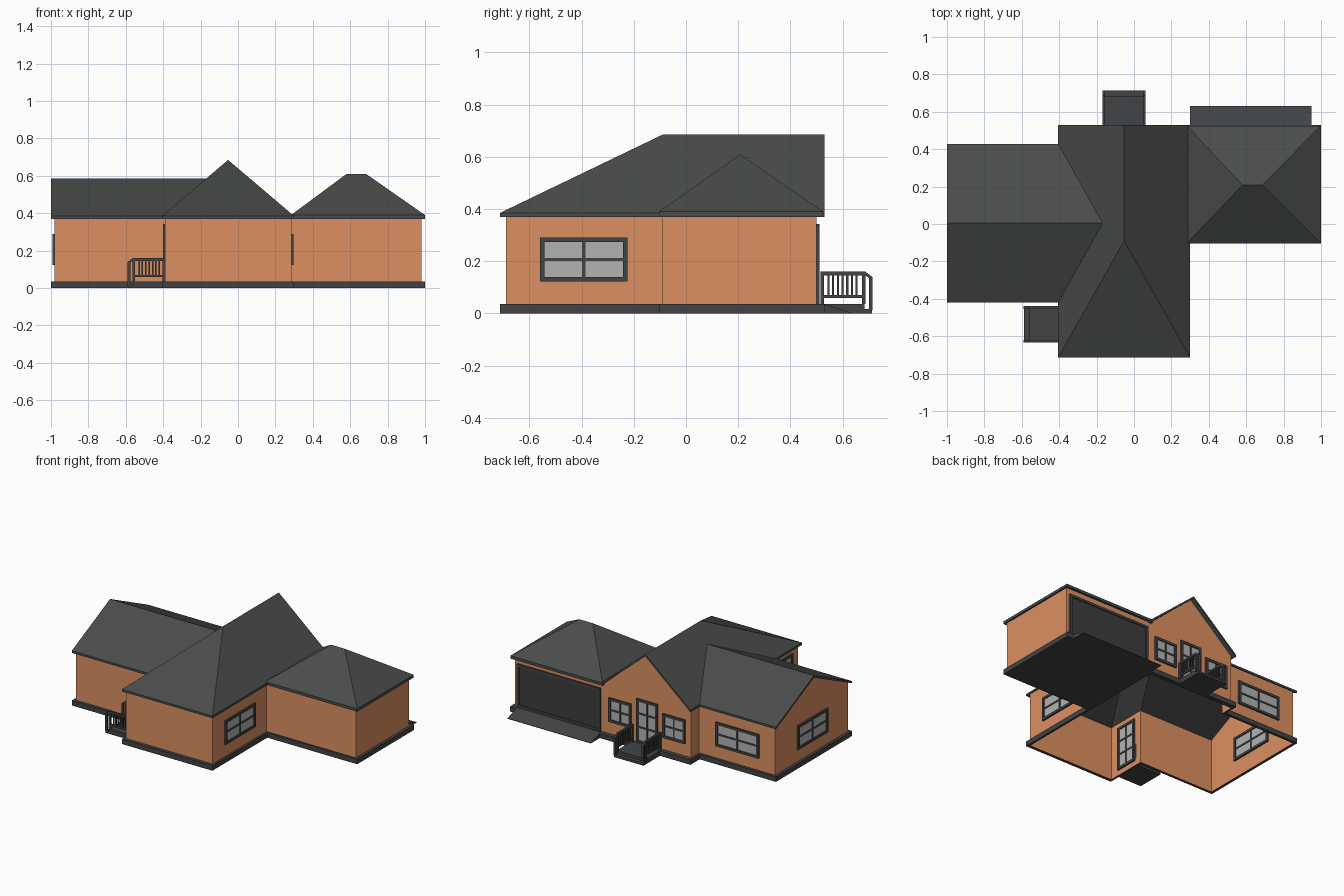
import bpy, bmesh, math
from mathutils import Matrix, Vector

if "Cube" in bpy.data.objects:
    bpy.data.objects.remove(bpy.data.objects["Cube"])


def material(name, r, g, b):
    m = bpy.data.materials.new(name)
    m.diffuse_color = (r, g, b, 1)
    m.use_nodes = True
    m.node_tree.nodes["Principled BSDF"].inputs["Base Color"].default_value = m.diffuse_color
    return m


BRICK = material("orange_wall", 0.72, 0.28, 0.12)
ROOF = material("slate", 0.068, 0.07, 0.07)
TRIM = material("dark_trim", 0.055, 0.057, 0.06)
GLASS = material("glass", 0.45, 0.45, 0.45)
PANEL = material("door_panel", 0.045, 0.045, 0.045)


def finish(name, bm, mat, matrix=None, fix=True):
    if matrix:
        bm.transform(matrix)
    if fix:
        bmesh.ops.recalc_face_normals(bm, faces=bm.faces)
    me = bpy.data.meshes.new(name)
    bm.to_mesh(me)
    bm.free()
    me.materials.append(mat)
    ob = bpy.data.objects.new(name, me)
    bpy.context.collection.objects.link(ob)
    return ob


def box(bm, x0, x1, y0, y1, z0, z1):
    m = Matrix.Translation(((x0 + x1) / 2, (y0 + y1) / 2, (z0 + z1) / 2))
    m = m @ Matrix.Diagonal((x1 - x0, y1 - y0, z1 - z0, 1))
    bmesh.ops.create_cube(bm, size=1, matrix=m)


def prism(bm, profile, v0, v1):
    """Side profile (outward, up) extruded along the wall direction."""
    a = [bm.verts.new((u, v0, z)) for u, z in profile]
    b = [bm.verts.new((u, v1, z)) for u, z in profile]
    bm.faces.new(a)
    bm.faces.new(b[::-1])
    for i in range(len(a)):
        j = (i + 1) % len(a)
        bm.faces.new((a[i], a[j], b[j], b[i]))


def place(x, y, deg):
    """Local frame on a wall: x points outward, y along the wall."""
    return Matrix.Translation((x, y, 0)) @ Matrix.Rotation(math.radians(deg), 4, 'Z')


# Footprints: wall line and the wider base / eave line, in matching order
WALL = [(-.98, -.40), (-.39, -.40), (-.39, -.69), (.285, -.69), (.285, -.09),
        (.98, -.09), (.98, .50), (-.39, .50), (-.39, .41), (-.98, .41)]
EDGE = [(-1, -.42), (-.405, -.42), (-.405, -.713), (.30, -.713), (.30, -.103),
        (1, -.103), (1, .53), (-.405, .53), (-.405, .428), (-1, .428)]
N = len(WALL)

# Walls as a thin shell with two gables
bm = bmesh.new()
lo = [bm.verts.new((x, y, 0)) for x, y in WALL]
hi = [bm.verts.new((x, y, .38)) for x, y in WALL]
for i in range(N):
    j = (i + 1) % N
    bm.faces.new((lo[i], lo[j], hi[j], hi[i]))
for tri in ([(.285, .50, .38), (-.39, .50, .38), (-.053, .50, .672)],
            [(-.98, .41, .38), (-.98, -.40, .38), (-.98, .005, .573)]):
    bm.faces.new([bm.verts.new(p) for p in tri])
finish("walls", bm, BRICK, fix=False)

# Base trim running round the walls
bm = bmesh.new()
rings = [[bm.verts.new((x, y, z)) for x, y in line]
         for line, z in ((WALL, 0), (EDGE, 0), (EDGE, .035), (WALL, .035))]
for a, b in zip(rings, rings[1:]):
    for i in range(N):
        j = (i + 1) % N
        bm.faces.new((a[i], b[i], b[j], a[j]))
finish("base_trim", bm, TRIM)

# Garage floor and ramp
bm = bmesh.new()
box(bm, .285, .98, -.09, .50, .0, .035)
finish("garage_floor", bm, TRIM)
bm = bmesh.new()
prism(bm, [(0, 0), (.10, 0), (.10, .003), (0, .035)], -.325, .325)
finish("garage_ramp", bm, TRIM, place(.625, .53, 90))


def roof(name, faces, thick=.015):
    bm = bmesh.new()
    for f in faces:
        bm.faces.new([bm.verts.new(p) for p in f])
    bmesh.ops.remove_doubles(bm, verts=bm.verts, dist=1e-4)
    bmesh.ops.recalc_face_normals(bm, faces=bm.faces)
    geo = bmesh.ops.extrude_face_region(bm, geom=bm.faces[:], use_keep_orig=True)
    new = [g for g in geo["geom"] if isinstance(g, bmesh.types.BMVert)]
    bmesh.ops.translate(bm, verts=new, vec=Vector((0, 0, -thick)))
    finish(name, bm, ROOF)


E = .385
# Main roof: gable at the back, hip at the front, open to the left wing
A, B, C, D = (-.405, -.713, E), (.30, -.713, E), (.30, .53, E), (-.405, .53, E)
R0, R1 = (-.053, -.09, .685), (-.053, .53, .685)
V0, V1, V2 = (-.405, -.42, E), (-.168, .005, .587), (-.405, .428, E)
roof("main_roof", [[A, B, R0], [B, C, R1, R0], [V1, V0, A, R0],
                   [V1, R0, R1], [V1, R1, D, V2]])
# Left wing roof: gable at the end, valleys into the main roof
W0, W1, W2 = (-1, -.42, E), (-1, .005, .587), (-1, .428, E)
roof("left_wing_roof", [[W0, V0, V1, W1], [W1, V1, V2, W2]])
# Garage roof: hipped all round
a, b, c, d = (.283, -.103, .39), (1, -.103, .39), (1, .525, .39), (.283, .525, .39)
r0, r1 = (.58, .208, .61), (.685, .208, .61)
roof("garage_roof", [[a, b, r1, r0], [b, c, r1], [c, d, r0, r1], [d, a, r0]], .02)


def opening(name, at, w, z0, z1, cols=(), rows=(), fill=GLASS):
    """Framed panel; cols and rows give bar positions as fractions."""
    h, f, t, m = w / 2, .017, .012, .006
    bm = bmesh.new()
    box(bm, -.005, .005, -h + f, h - f, z0 + f, z1 - f)
    finish(name + "_panel", bm, fill, at)
    bm = bmesh.new()
    for s in (-1, 1):
        v = s * (h - f / 2)
        box(bm, -t, t, v - f / 2, v + f / 2, z0, z1)
    for z in (z0, z1 - f):
        box(bm, -t, t, -h + f, h - f, z, z + f)
    for k in cols:
        v = -h + w * k
        box(bm, -t * .8, t * .8, v - m, v + m, z0 + f, z1 - f)
    for k in rows:
        z = z0 + (z1 - z0) * k
        box(bm, -t * .75, t * .75, -h + f, h - f, z - m, z + m)
    finish(name + "_frame", bm, TRIM, at)


# Windows
for name, at, w in (("right_window", place(.285, -.392, 0), .335),
                    ("left_window", place(-.98, 0, 180), .335),
                    ("wing_back_window", place(-.69, .41, 90), .335),
                    ("back_window_1", place(.16, .50, 90), .175),
                    ("back_window_2", place(-.26, .50, 90), .175)):
    opening(name, at, w, .122, .29, (.5,), (.5,))

# Doors
opening("back_door", place(-.05, .50, 90), .165, .035, .342, (.5,), (.36, .67))
opening("side_door", place(-.39, -.537, 180), .165, .035, .342, (.5,), (.36, .67))
opening("garage_door", place(.635, .50, 90), .65, .035, .338, fill=PANEL)


def porch(name, at, w):
    h = w / 2
    bm = bmesh.new()
    prism(bm, [(0, 0), (.183, 0), (.183, .016), (.155, .016), (.155, .035), (0, .035)],
          -h, h)
    finish(name + "_floor", bm, TRIM, at)
    bm = bmesh.new()
    for v in (-h, h - .014):
        # handrail, sloping down over the step
        prism(bm, [(-.015, .146), (.155, .146), (.185, .127), (.185, .139),
                   (.157, .16), (-.015, .16)], v, v + .014)
        box(bm, -.015, .15, v + .002, v + .012, .058, .07)
        # posts
        for u, z0, z1 in ((-.015, .035, .15), (.145, .035, .15), (.171, .012, .138)):
            box(bm, u, u + .014, v, v + .014, z0, z1)
        # balusters
        for i in range(7):
            u = .016 + i * .018
            box(bm, u - .004, u + .004, v + .003, v + .011, .068, .148)
    finish(name + "_railing", bm, TRIM, at)


porch("back_porch", place(-.053, .53, 90), .23)
porch("side_porch", place(-.405, -.537, 180), .195)
